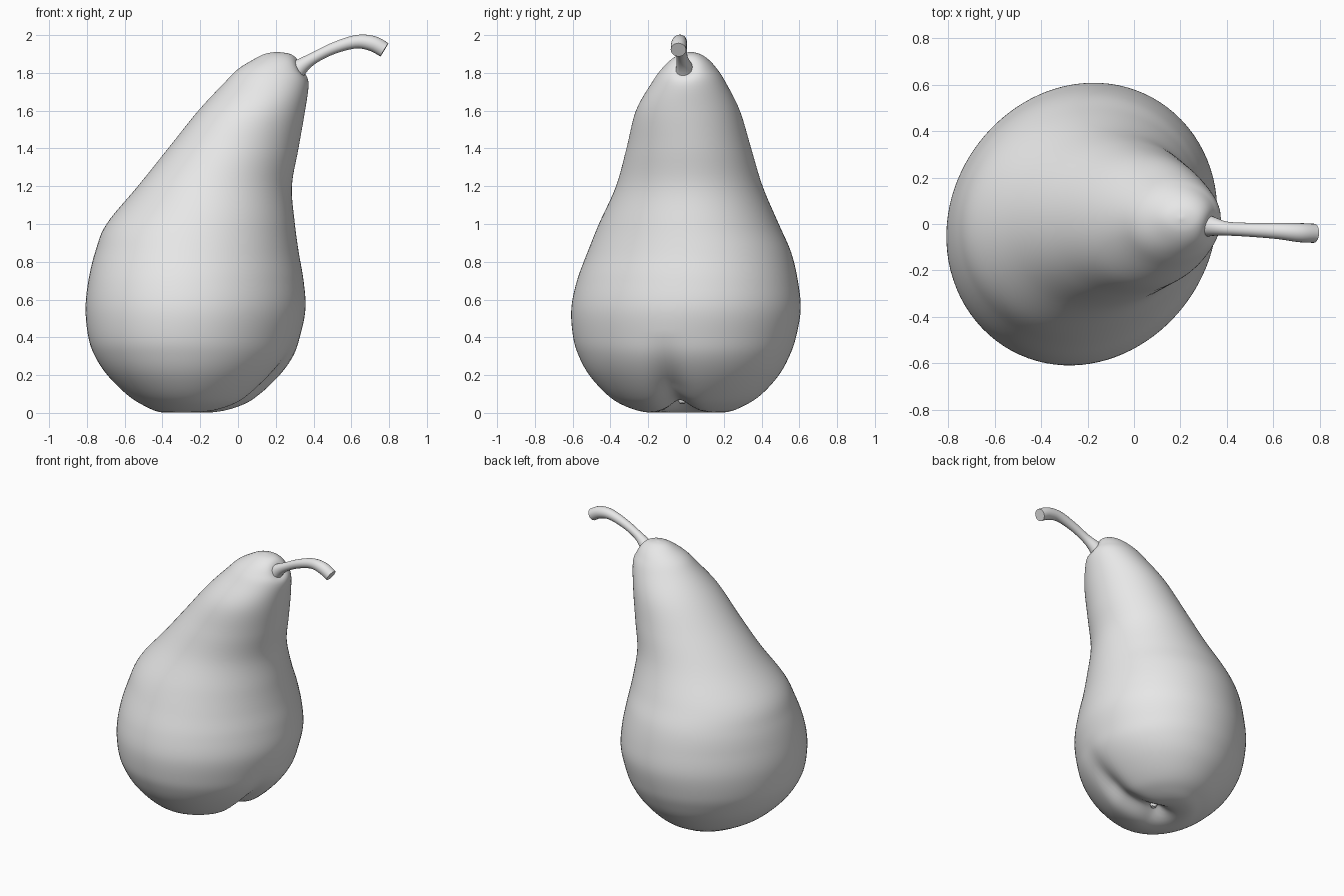
import bpy, bmesh, math
from mathutils import Vector

if "Cube" in bpy.data.objects:
    bpy.data.objects.remove(bpy.data.objects["Cube"])

skin = bpy.data.materials.new("plain grey")
skin.diffuse_color = (0.8, 0.8, 0.8, 1)
skin.use_nodes = True
skin.node_tree.nodes["Principled BSDF"].inputs["Base Color"].default_value = skin.diffuse_color


def catmull(rows, steps):
    """Smoothly resample a list of equal-length rows."""
    out = []
    for i in range(len(rows) - 1):
        p0, p1 = rows[max(i - 1, 0)], rows[i]
        p2, p3 = rows[i + 1], rows[min(i + 2, len(rows) - 1)]
        for s in range(steps):
            t = s / steps
            out.append([0.5 * (2 * b + (c - a) * t + (2 * a - 5 * b + 4 * c - d) * t * t
                               + (3 * b - a - 3 * c + d) * t ** 3)
                        for a, b, c, d in zip(p0, p1, p2, p3)])
    out.append(list(rows[-1]))
    return out


def loft(name, rings):
    """Skin closed rings of points and close both ends."""
    bm = bmesh.new()
    loops = [[bm.verts.new(p) for p in ring] for ring in rings]
    n = len(loops[0])
    for a, b in zip(loops, loops[1:]):
        for i in range(n):
            j = (i + 1) % n
            bm.faces.new((a[i], a[j], b[j], b[i]))
    bm.faces.new(loops[0][::-1])
    bm.faces.new(loops[-1])
    bmesh.ops.recalc_face_normals(bm, faces=bm.faces)
    mesh = bpy.data.meshes.new(name)
    bm.to_mesh(mesh)
    bm.free()
    mesh.materials.append(skin)
    obj = bpy.data.objects.new(name, mesh)
    bpy.context.collection.objects.link(obj)
    bpy.ops.object.select_all(action='DESELECT')
    obj.select_set(True)
    bpy.context.view_layer.objects.active = obj
    bpy.ops.object.shade_smooth_by_angle(angle=math.radians(50))
    return obj


# Fruit body: height, left, right, front, back of each section
sections = [
    (0.008, -0.26, -0.24, -0.01, 0.01),
    (0.002, -0.40, -0.10, -0.20, 0.20),
    (0.04, -0.50, 0.03, -0.33, 0.31),
    (0.10, -0.59, 0.12, -0.42, 0.40),
    (0.20, -0.69, 0.22, -0.51, 0.49),
    (0.30, -0.755, 0.29, -0.565, 0.545),
    (0.40, -0.79, 0.325, -0.595, 0.58),
    (0.55, -0.805, 0.355, -0.605, 0.605),
    (0.70, -0.79, 0.345, -0.575, 0.59),
    (0.85, -0.755, 0.32, -0.52, 0.555),
    (1.00, -0.695, 0.30, -0.46, 0.49),
    (1.20, -0.53, 0.285, -0.37, 0.405),
    (1.40, -0.37, 0.32, -0.315, 0.345),
    (1.60, -0.21, 0.355, -0.265, 0.285),
    (1.75, -0.07, 0.375, -0.18, 0.21),
    (1.82, 0.00, 0.355, -0.13, 0.165),
    (1.87, 0.08, 0.325, -0.08, 0.12),
    (1.90, 0.14, 0.28, -0.03, 0.075),
    (1.911, 0.20, 0.21, 0.02, 0.03),
]


def dent(p):
    """Crease running from the blossom end up the right side, and a stem hollow."""
    a, b = Vector((-0.2, -0.02)), Vector((0.27, -0.11))
    q = p.xy
    t = max(0, min(1, (q - a).dot(b - a) / (b - a).length_squared))
    d = (q - a.lerp(b, t)).length
    low = max(0, min(1, (0.42 - p.z) / 0.3))
    amount = 0.075 * math.exp(-(d / 0.085) ** 2) * low * (1 - 0.5 * t)
    p = p + (Vector((-0.2, 0, 0.5)) - p).normalized() * amount
    hollow = 0.025 * math.exp(-((p - Vector((0.345, -0.01, 1.83))).length / 0.06) ** 2)
    return p + Vector((-0.7, 0, -0.7)) * hollow


SIDES = 96
body = []
for z, x0, x1, y0, y1 in catmull(sections, 6):
    skew = 0.045 * max(0.2, min(1, (1.9 - z) / 1.2))
    ring = []
    for i in range(SIDES):
        a = math.tau * i / SIDES
        r = 1 + skew * math.sin(2 * a)
        p = Vector(((x0 + x1) / 2 + (x1 - x0) / 2 * r * math.cos(a),
                    (y0 + y1) / 2 + (y1 - y0) / 2 * r * math.sin(a), max(z, 0)))
        ring.append(dent(p))
    body.append(ring)
loft("pear_body", body)


def tube(name, path, sides, steps):
    """Round tube along x, y, z, radius rows."""
    rows = catmull(path, steps)
    rings = []
    for k, row in enumerate(rows):
        c = Vector(row[:3])
        d = Vector(rows[min(k + 1, len(rows) - 1)][:3]) - Vector(rows[max(k - 1, 0)][:3])
        d.normalize()
        u = d.cross(Vector((0, 1, 0))).normalized()
        v = d.cross(u)
        rings.append([c + (u * math.cos(math.tau * i / sides)
                           + v * math.sin(math.tau * i / sides)) * row[3]
                      for i in range(sides)])
    return loft(name, rings)


# Curved stem, flared at the root and thick at the cut end
tube("stem", [(0.29, -0.005, 1.79, 0.055), (0.335, -0.01, 1.835, 0.042),
              (0.40, -0.02, 1.878, 0.030), (0.50, -0.025, 1.928, 0.030),
              (0.62, -0.03, 1.964, 0.035), (0.71, -0.037, 1.956, 0.041),
              (0.775, -0.04, 1.922, 0.041)], 20, 5)

# Dried blossom nub inside the bottom crease
tube("blossom_end", [(-0.19, -0.02, 0.11, 0.028), (-0.185, -0.02, 0.07, 0.024),
                     (-0.18, -0.02, 0.05, 0.014)], 10, 3)
